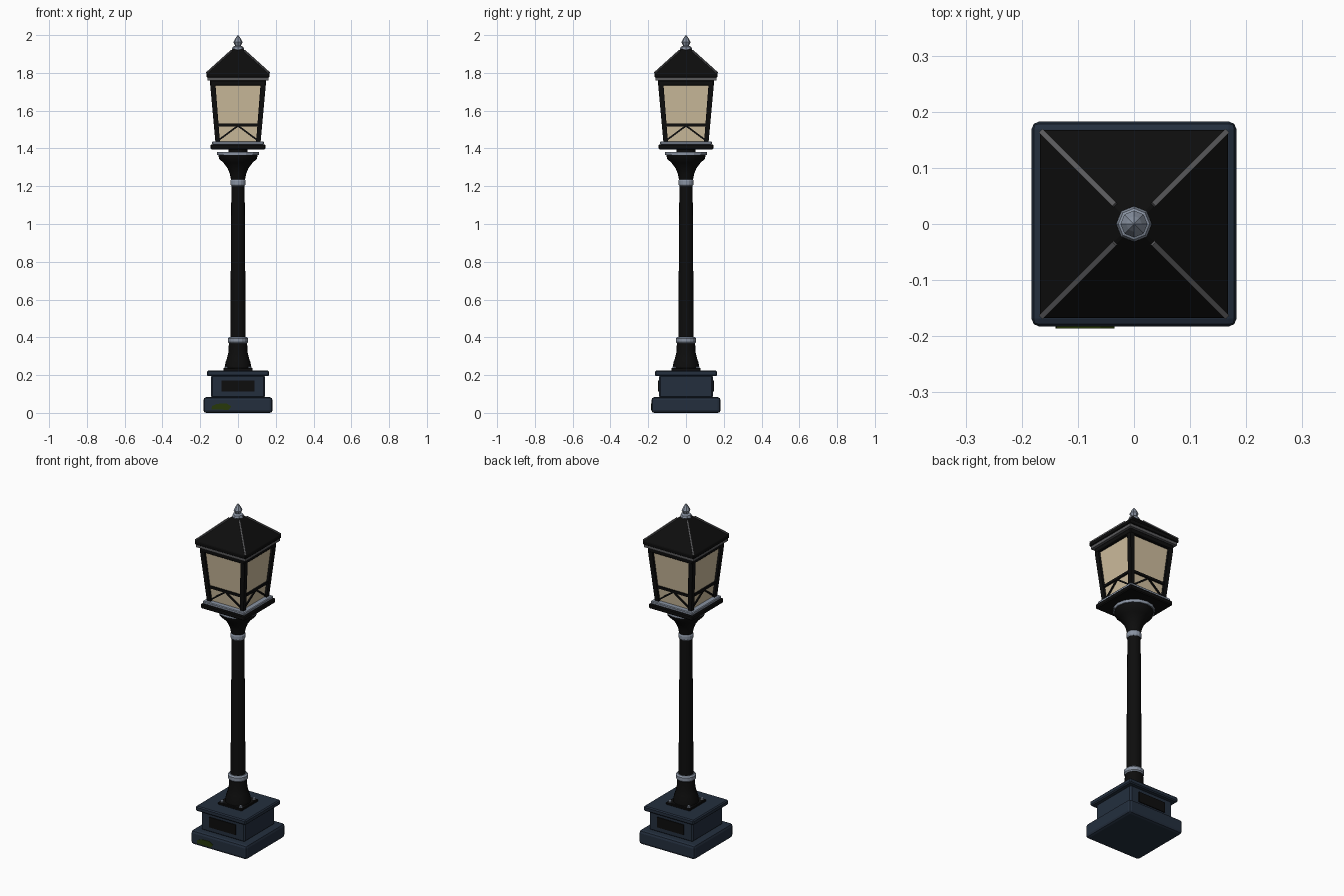
import bpy, bmesh, math
from mathutils import Vector

if "Cube" in bpy.data.objects:
    bpy.data.objects.remove(bpy.data.objects["Cube"])


def material(name, r, g, b):
    m = bpy.data.materials.new(name)
    m.diffuse_color = (r, g, b, 1)
    m.use_nodes = True
    m.node_tree.nodes["Principled BSDF"].inputs["Base Color"].default_value = m.diffuse_color
    return m


BLACK = material("black iron", 0.004, 0.004, 0.004)
STONE = material("blue slate", 0.017, 0.028, 0.048)
STEEL = material("blue grey steel", 0.25, 0.29, 0.36)
GREY = material("worn grey edge", 0.10, 0.10, 0.105)
GLASS = material("warm glass", 0.62, 0.51, 0.34)
MOSS = material("moss green", 0.02, 0.04, 0.003)


def finish(bm, name, mat, bevel=0, segments=1):
    bmesh.ops.recalc_face_normals(bm, faces=bm.faces)
    me = bpy.data.meshes.new(name)
    bm.to_mesh(me)
    bm.free()
    me.materials.append(mat)
    ob = bpy.data.objects.new(name, me)
    bpy.context.collection.objects.link(ob)
    if bevel:
        mod = ob.modifiers.new("edge", 'BEVEL')
        mod.width, mod.segments = bevel, segments
    return ob


def loft(name, mat, rings, bevel=0, segments=1):
    """Solid through a list of equal-length point rings, capped at both ends."""
    bm = bmesh.new()
    loops = [[bm.verts.new(p) for p in ring] for ring in rings]
    n = len(loops[0])
    for a, b in zip(loops, loops[1:]):
        for i in range(n):
            bm.faces.new((a[i], a[(i + 1) % n], b[(i + 1) % n], b[i]))
    bm.faces.new(loops[0])
    bm.faces.new(loops[-1])
    return finish(bm, name, mat, bevel, segments)


def square(h, z, cx=0, cy=0, hy=None):
    hy = h if hy is None else hy
    return [(cx + sx * h, cy + sy * hy, z) for sx, sy in ((-1, -1), (1, -1), (1, 1), (-1, 1))]


def slab(name, mat, h0, z0, z1, h1=None, bevel=0, segments=1):
    return loft(name, mat, [square(h0, z0), square(h1 or h0, z1)], bevel, segments)


def turned(name, mat, profile, sides=16, smooth=False, at=(0, 0)):
    rings = [[(at[0] + r * math.cos(2 * math.pi * i / sides), at[1] + r * math.sin(2 * math.pi * i / sides), z)
              for i in range(sides)] for r, z in profile]
    ob = loft(name, mat, rings)
    if smooth:
        for p in ob.data.polygons:
            p.use_smooth = len(p.vertices) == 4
    return ob


def bar(name, mat, a, b, width, depth, outward):
    """Rectangular bar from a to b, with its depth along the outward direction."""
    a, b = Vector(a), Vector(b)
    d = (b - a).normalized()
    side = d.cross(Vector(outward)).normalized()
    out = side.cross(d)
    rings = [[p + side * s * width / 2 + out * t * depth / 2 for s, t in ((-1, -1), (1, -1), (1, 1), (-1, 1))]
             for p in (a, b)]
    return loft(name, mat, rings)


def spin(p, k):
    """Quarter turns about z."""
    x, y, z = p
    for _ in range(k):
        x, y = -y, x
    return (x, y, z)


# Stone pedestal
slab("plinth", STONE, 0.183, 0.0, 0.083, bevel=0.015, segments=2)
slab("pedestal_block", STONE, 0.143, 0.08, 0.2, bevel=0.008)
slab("pedestal_cap", STONE, 0.165, 0.195, 0.224, bevel=0.006)
for side, s in (("front", -1), ("back", 1)):
    loft(side + "_panel", BLACK, [square(0.088, z, 0, s * 0.1445, 0.004) for z in (0.112, 0.172)])
loft("moss_patch", MOSS, [[(-0.14, y, 0.018), (-0.05, y, 0.016), (-0.035, y, 0.034), (-0.06, y, 0.05),
                           (-0.11, y, 0.048), (-0.138, y, 0.036)] for y in (-0.186, -0.181)])

# Foot flange with bolts
slab("foot_flange", BLACK, 0.078, 0.222, 0.237, bevel=0.003)
for k in range(4):
    x, y, _ = spin((0.062, 0.062, 0), k)
    turned("flange_bolt", STEEL, [(0.01, 0.235), (0.01, 0.246)], 6, at=(x, y))

# Post
turned("post_foot", BLACK, [(0.069, 0.235), (0.067, 0.265), (0.058, 0.29), (0.051, 0.32), (0.048, 0.375)], smooth=True)
turned("lower_collar", STEEL, [(0.048, 0.368), (0.054, 0.375), (0.054, 0.395), (0.046, 0.403)])
turned("post_shaft", BLACK, [(0.041, 0.39), (0.035, 1.215)], smooth=True)
turned("upper_collar", STEEL, [(0.037, 1.203), (0.041, 1.21), (0.041, 1.228), (0.037, 1.236)])
turned("post_capital", BLACK, [(0.036, 1.23), (0.043, 1.265), (0.055, 1.295), (0.078, 1.325),
                               (0.1, 1.345), (0.105, 1.367)], smooth=True)
turned("capital_plate", STEEL, [(0.111, 1.365), (0.111, 1.382)])
turned("lantern_neck", BLACK, [(0.05, 1.38), (0.05, 1.4)])

# Lantern floor
slab("lantern_floor", BLACK, 0.145, 1.395, 1.422, bevel=0.005)
slab("floor_trim", STEEL, 0.137, 1.42, 1.438, bevel=0.004)

# Glass body, corner posts and glazing bars
Z0, Z1, H0, H1 = 1.436, 1.735, 0.106, 0.134
slab("lantern_glass", GLASS, H0, Z0, Z1, H1)


def face_y(z):
    return -(H0 + (H1 - H0) * (z - Z0) / (Z1 - Z0)) - 0.002


for k in range(4):
    bx, by, _ = spin((0.108, 0.108, 0), k)
    tx, ty, _ = spin((0.133, 0.133, 0), k)
    loft("corner_post", BLACK, [square(0.012, Z0, bx, by), square(0.014, Z1, tx, ty)])
    out = spin((0, -1, 0), k)
    zb = 1.524
    bar("glazing_bar", BLACK, spin((-0.108, face_y(zb), zb), k), spin((0.108, face_y(zb), zb), k), 0.014, 0.014, out)
    for s in (-1, 1):
        bar("diagonal_bar", BLACK, spin((0, face_y(1.52), 1.52), k),
            spin((s * 0.1, face_y(1.446), 1.446), k), 0.009, 0.01, out)
slab("top_frame", BLACK, 0.148, 1.732, 1.762, bevel=0.004)

# Roof with edge strips along the hips
slab("eave_trim", GREY, 0.162, 1.76, 1.777)
loft("roof", BLACK, [square(h, z) for h, z in ((0.167, 1.776), (0.168, 1.797), (0.022, 1.928))], 0.003)
for k in range(4):
    bar("roof_hip_strip", GREY, spin((0.165, 0.165, 1.80), k), spin((0.034, 0.034, 1.918), k),
        0.009, 0.007, spin((1, 1, 2), k))

# Finial
turned("finial_collar", STEEL, [(0.03, 1.918), (0.032, 1.926), (0.028, 1.938), (0.014, 1.944)], 8)
turned("finial_spike", STEEL, [(0.014, 1.94), (0.024, 1.963), (0.014, 1.983), (0.001, 2.0)], 8)
